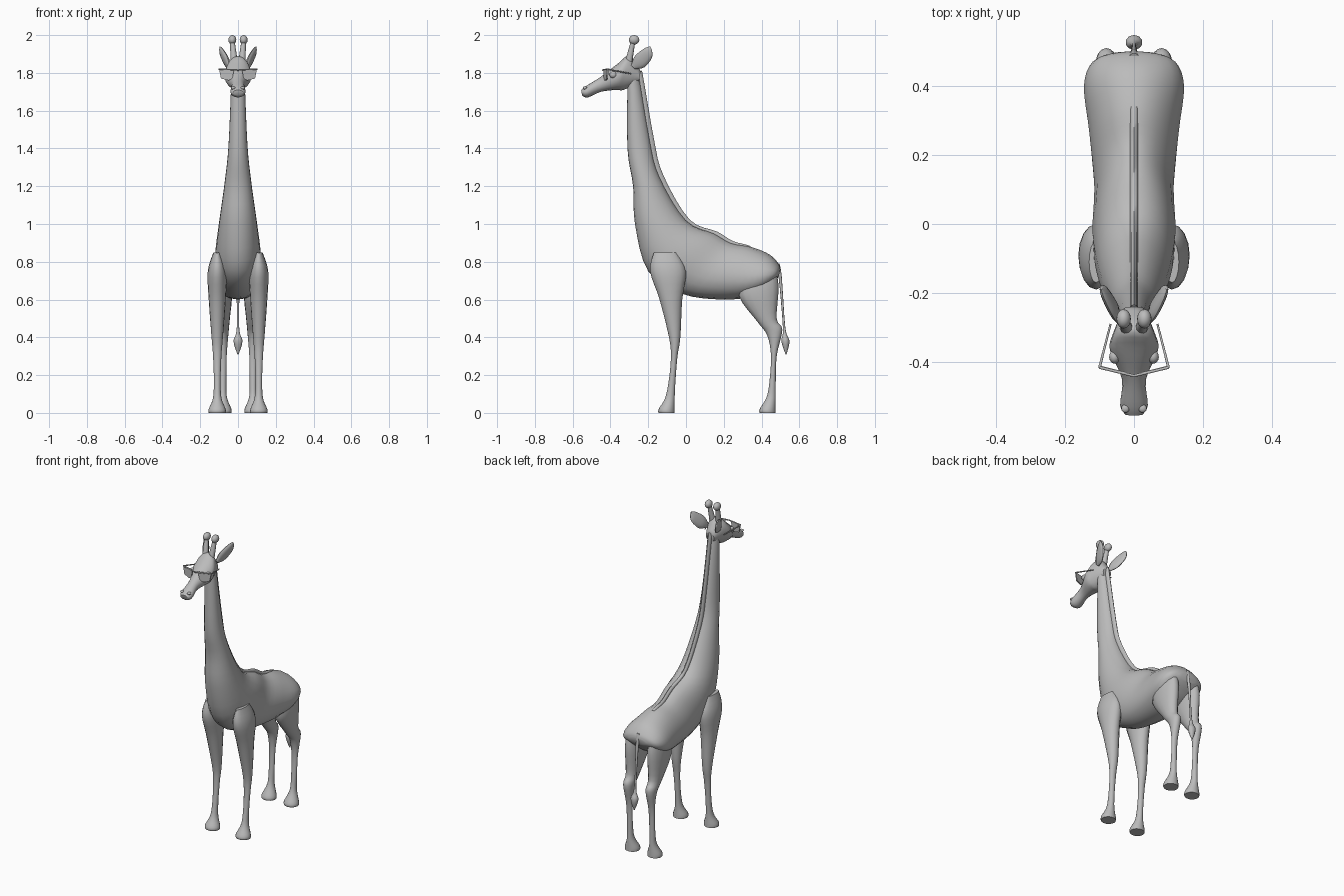
import bpy, bmesh, math
from mathutils import Vector

default_cube = bpy.data.objects.get("Cube")
if default_cube:
    bpy.data.objects.remove(default_cube)

grey = bpy.data.materials.new("plain grey")
grey.use_nodes = True
grey.diffuse_color = (.5, .5, .5, 1)
grey.node_tree.nodes["Principled BSDF"].inputs["Base Color"].default_value = grey.diffuse_color


def finish(name, bm):
    bmesh.ops.recalc_face_normals(bm, faces=bm.faces)
    mesh = bpy.data.meshes.new(name)
    bm.to_mesh(mesh)
    bm.free()
    mesh.materials.append(grey)
    obj = bpy.data.objects.new(name, mesh)
    bpy.context.collection.objects.link(obj)
    bpy.ops.object.select_all(action='DESELECT')
    obj.select_set(True)
    bpy.context.view_layer.objects.active = obj
    bpy.ops.object.shade_smooth_by_angle(angle=math.radians(50))


def ring(lower, upper, width, x=0):
    """Elliptical section between two (y, z) outline points."""
    return Vector((*lower, *upper, width, x))


def level(z, front, back, width, x=0):
    """Horizontal elliptical section."""
    return ring((front, z), (back, z), width, x)


def spline(keys, steps=4):
    """Fill in sections along a smooth curve through the key sections."""
    padded = [keys[0], *keys, keys[-1]]
    result = []
    for before, start, end, after in zip(padded, padded[1:], padded[2:], padded[3:]):
        tangent_in = (end - before) / 2
        tangent_out = (after - start) / 2
        for i in range(steps):
            t = i / steps
            blend = t * t * (3 - 2 * t)
            result.append(start.lerp(end, blend)
                          + tangent_in * (t * (1 - t) ** 2)
                          - tangent_out * (t * t * (1 - t)))
    return result + [keys[-1]]


def loft(name, sections, side=1, sides=16, egg=0):
    """Skin the sections; egg narrows the upper half of each one."""
    bm = bmesh.new()
    loops = []
    for ya, za, yb, zb, width, x in sections:
        lower, upper = Vector((side * x, ya, za)), Vector((side * x, yb, zb))
        middle, reach = (lower + upper) / 2, (upper - lower) / 2
        loop = []
        for i in range(sides):
            angle = math.tau * i / sides
            point = middle + reach * math.cos(angle)
            point.x += width * math.sin(angle) * (1 - egg * math.cos(angle))
            loop.append(bm.verts.new(point))
        loops.append(loop)
    for near, far in zip(loops, loops[1:]):
        for i in range(sides):
            bm.faces.new((near[i - 1], near[i], far[i], far[i - 1]))
    bm.faces.new(loops[0])
    bm.faces.new(loops[-1])
    finish(name, bm)


def ball(name, location, scale):
    bm = bmesh.new()
    bmesh.ops.create_uvsphere(bm, u_segments=16, v_segments=8, radius=1)
    bmesh.ops.scale(bm, vec=scale, verts=bm.verts)
    bmesh.ops.translate(bm, vec=location, verts=bm.verts)
    finish(name, bm)


def rod(name, start, end, radius, end_radius):
    start, end = Vector(start), Vector(end)
    axis = end - start
    bm = bmesh.new()
    bmesh.ops.create_cone(bm, cap_ends=True, segments=10, radius1=radius,
                          radius2=end_radius, depth=axis.length)
    bmesh.ops.rotate(bm, matrix=axis.to_track_quat('Z', 'Y').to_matrix(), verts=bm.verts)
    bmesh.ops.translate(bm, vec=(start + end) / 2, verts=bm.verts)
    finish(name, bm)


def hoof(heel, x):
    """Pastern and flared hoof, shared by all four legs."""
    return [level(.08, heel - .05, heel, .022, x),
            level(.02, heel - .085, heel, .045, x),
            level(0, heel - .085, heel, .045, x)]


# Neck and trunk in one skin
trunk = spline([
    ring((-.31, 1.75), (-.25, 1.8), .035),
    ring((-.31, 1.4), (-.19, 1.44), .05),
    ring((-.28, 1.2), (-.14, 1.25), .07),
    ring((-.27, 1), (0, 1.02), .1),
    ring((-.2, .75), (.15, .95), .12),
    ring((-.02, .63), (.24, .9), .115),
    ring((.2, .6), (.34, .88), .13),
    ring((.36, .62), (.44, .84), .145),
    ring((.45, .68), (.49, .79), .12),
    ring((.49, .72), (.5, .76), .06)])
loft("body", trunk, sides=20, egg=.1)

# Mane ridge grown outward from the back line, fading at its end
spine = [s for s in trunk if s[2] < .36]
ridge = []
for i, section in enumerate(spine):
    lower, upper = Vector(section[:2]), Vector(section[2:4])
    outward = (upper - lower).normalized()
    height = .022 * (1 - (i / len(spine)) ** 4)
    ridge.append(ring(upper - outward * .02, upper + outward * height, .012))
loft("mane", ridge, sides=8)

# Head from crown to muzzle
loft("head", spline([
    ring((-.25, 1.75), (-.24, 1.81), .03),
    ring((-.33, 1.71), (-.3, 1.89), .06),
    ring((-.37, 1.71), (-.36, 1.85), .07),
    ring((-.45, 1.7), (-.45, 1.78), .035),
    ring((-.52, 1.67), (-.53, 1.73), .04),
    ring((-.55, 1.68), (-.555, 1.71), .025)]))

# Tail ending in a tuft
loft("tail", spline([
    level(.79, .47, .495, .016),
    level(.72, .49, .507, .01),
    level(.45, .513, .526, .007),
    level(.38, .505, .548, .025),
    level(.31, .527, .532, .003)]), sides=10)

for side, label in ((1, "left"), (-1, "right")):
    # Legs
    x = .11
    loft(label + "_front_leg", spline([
        level(.85, -.17, -.05, .02, x),
        level(.75, -.19, 0, .05, x),
        level(.6, -.14, -.02, .045, x),
        level(.4, -.09, -.03, .03, x),
        level(.3, -.08, -.045, .022, x),
        level(.18, -.09, -.055, .018, x),
        *hoof(-.06, x)]), side)
    x = .08
    loft(label + "_hind_leg", spline([
        ring((.31, .74), (.47, .78), .035, x),
        ring((.28, .62), (.49, .67), .05, x),
        ring((.38, .48), (.48, .5), .036, x),
        ring((.43, .41), (.51, .44), .03, x),
        level(.3, .45, .48, .02, x),
        level(.15, .44, .475, .018, x),
        *hoof(.475, x)]), side)

    # Ears, knobbed horns, eyes and nostrils
    loft(label + "_ear", spline([
        ring((-.27, 1.82), (-.29, 1.84), .008, .045),
        ring((-.22, 1.83), (-.27, 1.89), .015, .06),
        ring((-.18, 1.88), (-.22, 1.93), .012, .085),
        ring((-.18, 1.92), (-.19, 1.94), .004, .095)]), side, sides=12)
    rod(label + "_horn", (side * .02, -.305, 1.85), (side * .03, -.28, 1.97), .02, .012)
    ball(label + "_horn_knob", (side * .03, -.275, 1.975), (.021, .028, .025))
    ball(label + "_eye", (side * .056, -.385, 1.79), (.016, .02, .018))
    ball(label + "_nostril", (side * .025, -.535, 1.72), (.012, .012, .008))

    # Glasses: thin lens plate, top rim and temple arm
    bm = bmesh.new()
    outline = [(.02, 1.82), (.1, 1.82), (.09, 1.77), (.05, 1.76), (.03, 1.77)]
    lens = bm.faces.new([bm.verts.new((side * x, x / 4 - .443, z)) for x, z in outline])
    thick = bmesh.ops.extrude_face_region(bm, geom=[lens])["geom"]
    bmesh.ops.translate(bm, vec=(0, .008, 0),
                        verts=[v for v in thick if isinstance(v, bmesh.types.BMVert)])
    finish(label + "_lens", bm)
    corner = (side * .1, -.416, 1.82)
    rod(label + "_glasses_rim", (0, -.44, 1.815), corner, .004, .004)
    rod(label + "_glasses_arm", corner, (side * .068, -.29, 1.795), .004, .003)
